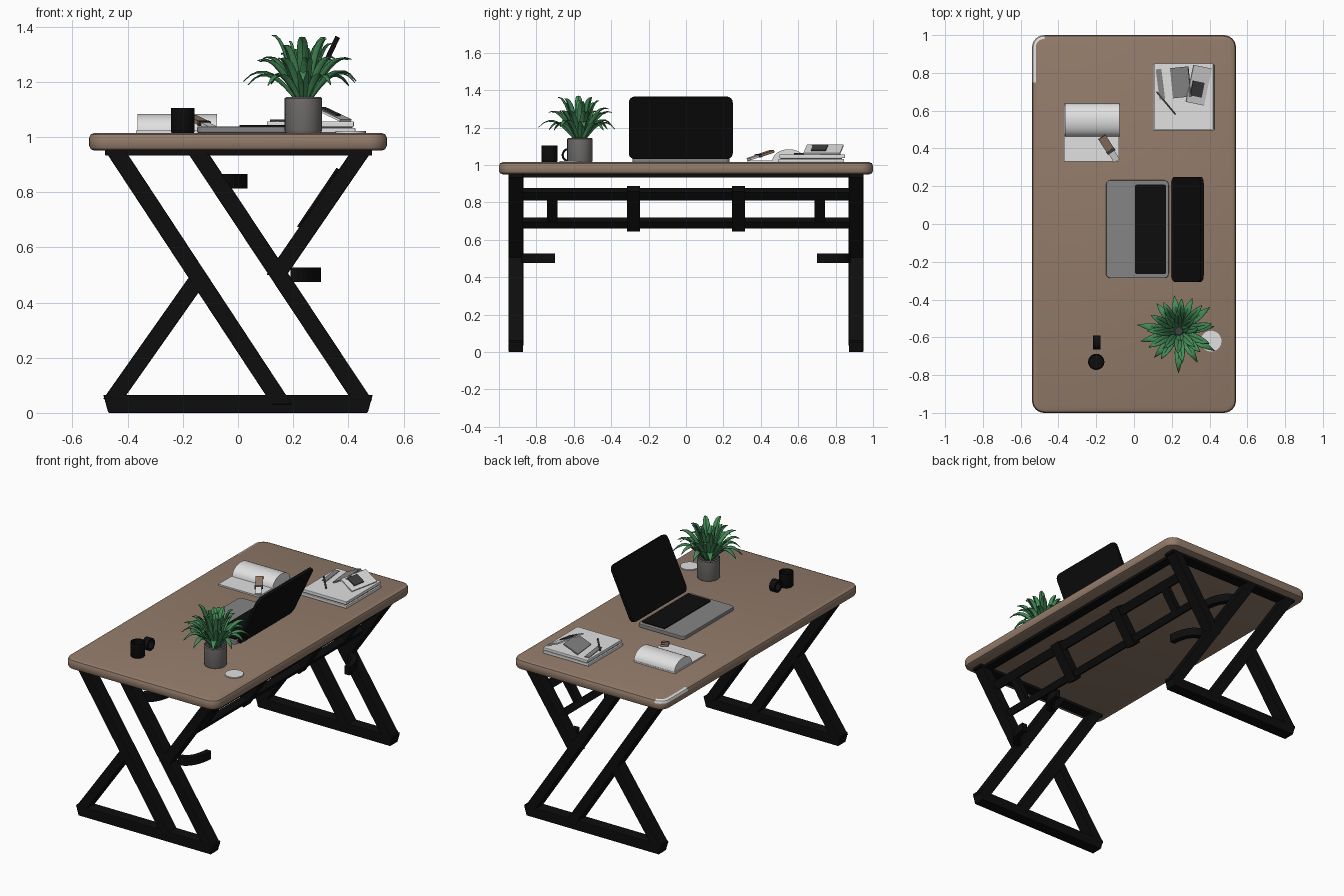
import bpy, bmesh, math, random
from math import sin, cos, pi
from mathutils import Vector, Matrix

cube = bpy.data.objects.get("Cube")
if cube:
    bpy.data.objects.remove(cube, do_unlink=True)
random.seed(4)


def material(name, r, g, b):
    m = bpy.data.materials.new(name)
    m.use_nodes = True
    m.diffuse_color = (r, g, b, 1)
    m.node_tree.nodes["Principled BSDF"].inputs["Base Color"].default_value = (r, g, b, 1)
    return m


WOOD = material("wood", 0.29, 0.2, 0.145)
BLACK = material("black", 0.004, 0.004, 0.004)
POT = material("pot grey", 0.17, 0.16, 0.155)
LEAF = material("leaf green", 0.06, 0.27, 0.1)
METAL = material("laptop grey", 0.23, 0.235, 0.23)
PAPER = material("paper white", 0.75, 0.75, 0.75)
DARK = material("dark grey", 0.05, 0.05, 0.05)
TAN = material("tan", 0.3, 0.19, 0.13)


def finish(name, bm, *mats, smooth=False, bevel=0):
    bmesh.ops.recalc_face_normals(bm, faces=bm.faces)
    me = bpy.data.meshes.new(name)
    bm.to_mesh(me)
    bm.free()
    ob = bpy.data.objects.new(name, me)
    bpy.context.collection.objects.link(ob)
    for m in mats:
        me.materials.append(m)
    if bevel:
        mod = ob.modifiers.new("bevel", "BEVEL")
        mod.width, mod.segments = bevel, 2
    if smooth:
        bpy.ops.object.select_all(action="DESELECT")
        ob.select_set(True)
        bpy.context.view_layer.objects.active = ob
        bpy.ops.object.shade_smooth_by_angle(angle=0.6)
    return ob


def loft(bm, rings, cap=True):
    loops = [[bm.verts.new(p) for p in ring] for ring in rings]
    n = len(loops[0])
    for a, b in zip(loops, loops[1:]):
        for i in range(n):
            bm.faces.new((a[i], a[(i + 1) % n], b[(i + 1) % n], b[i]))
    if cap:
        bm.faces.new(loops[0])
        bm.faces.new(loops[-1])


def prism(name, pts, axis, lo, hi, mat, **kw):
    """Extrude a flat outline along the x, y or z axis."""
    put = {"x": lambda p, h: (h, *p), "y": lambda p, h: (p[0], h, p[1]), "z": lambda p, h: (*p, h)}[axis]
    bm = bmesh.new()
    loft(bm, [[put(p, h) for p in pts] for h in (lo, hi)])
    return finish(name, bm, mat, **kw)


def box(name, lo, hi, mat, **kw):
    pts = [(lo[0], lo[1]), (hi[0], lo[1]), (hi[0], hi[1]), (lo[0], hi[1])]
    return prism(name, pts, "z", lo[2], hi[2], mat, **kw)


def slab(name, p0, p1, width, thick, mat, **kw):
    """Box running from p0 to p1."""
    p0, p1 = Vector(p0), Vector(p1)
    d = (p1 - p0).normalized()
    s = d.cross(Vector((0, 0, 1))).normalized()
    u = s.cross(d)
    ring = [s * a * width / 2 + u * b * thick / 2 for a, b in ((-1, -1), (1, -1), (1, 1), (-1, 1))]
    bm = bmesh.new()
    loft(bm, [[p + r for r in ring] for p in (p0, p1)])
    return finish(name, bm, mat, **kw)


def lathe(name, profile, x, y, mat, n=32):
    bm = bmesh.new()
    loft(bm, [[(x + r * cos(2 * pi * i / n), y + r * sin(2 * pi * i / n), z) for i in range(n)] for r, z in profile])
    return finish(name, bm, mat, smooth=True)


def round_rect(x0, x1, y0, y1, r, n=6):
    pts = []
    for k, (cx, cy) in enumerate(((x1 - r, y1 - r), (x0 + r, y1 - r), (x0 + r, y0 + r), (x1 - r, y0 + r))):
        pts += [(cx + r * cos((k + i / n) * pi / 2), cy + r * sin((k + i / n) * pi / 2)) for i in range(n + 1)]
    return pts


# Tabletop with softened rim and one pale corner
bm = bmesh.new()
rings = []
for inset, z in ((0.02, 0.95), (0.006, 0.956), (0, 0.97), (0, 0.995), (0.006, 1.009), (0.02, 1.015)):
    pts = round_rect(-0.54 + inset, 0.54 - inset, -1 + inset, 1 - inset, 0.065 - inset)
    pts.insert(14, (-0.54 + inset, 0.75))
    rings.append([(*p, z) for p in pts])
loft(bm, rings)
for f in bm.faces:
    c = f.calc_center_median()
    f.material_index = int(c.x < -0.48 and c.y > 0.75 and 0.99 < c.z < 1.0145)
finish("tabletop", bm, WOOD, PAPER, smooth=True)


# Leg frames, one at each end
def slant(xb, zb, xt, zt, w=0.074):
    return [(xb - w / 2, zb), (xb + w / 2, zb), (xt + w / 2, zt), (xt - w / 2, zt)]


LEG_PARTS = {
    "long_brace": slant(0.16, 0.03, -0.445, 0.95),
    "main_brace": slant(0.45, 0.045, -0.15, 0.95),
    "lower_strut": slant(-0.452, 0.05, -0.142, 0.49),
    "upper_strut": slant(0.14, 0.5, 0.449, 0.95),
    "foot_bar": [(-0.47, 0), (0.47, 0), (0.488, 0.065), (-0.488, 0.065)],
    "top_bar": [(-0.482, 0.932), (0.486, 0.932), (0.486, 0.952), (-0.482, 0.952)],
}
for s, end in ((-1, "front"), (1, "back")):
    for i, (part, pts) in enumerate(LEG_PARTS.items()):
        t = 0.04 - i * 0.0004
        prism(f"{end}_{part}", pts, "y", s * 0.91 - t, s * 0.91 + t, BLACK, bevel=0.004)
    # Curved hooks on the inner side of the main brace
    for label, hx, hz in (("low", 0.19, 0.475), ("high", -0.075, 0.813)):
        arc = [i * pi / 16 for i in range(9)]
        outer = [(hx + 0.11 * sin(a), s * (0.7 + 0.18 * cos(a))) for a in arc]
        inner = [(hx + 0.075 * sin(a), s * (0.7 + 0.14 * cos(a))) for a in reversed(arc)]
        prism(f"{end}_{label}_hook", outer + inner, "z", hz, hz + 0.052, BLACK)

# Tilted rear rack between the legs
lean = Vector((0.56, 0, 0.83))
side = Vector((0.83, 0, -0.56))
mid = Vector((0.308, 0, 0.767))


def rack(name, a0, a1, y0, y1, t):
    q = [mid + lean * a + side * b for a, b in ((a0, -t), (a1, -t), (a1, t), (a0, t))]
    prism(name, [(v.x, v.z) for v in q], "y", y0, y1, BLACK)


rack("upper_rail", 0.065, 0.118, -0.88, 0.88, 0.02)
rack("lower_rail", -0.115, -0.072, -0.88, 0.88, 0.02)
for s in (-1, 1):
    rack("rack_upright", -0.1, 0.1, s * 0.715 - 0.027, s * 0.715 + 0.027, 0.016)
    rack("rack_bracket", -0.128, 0.128, s * 0.28 - 0.035, s * 0.28 + 0.035, 0.027)
box("top_rail", (0.4, -0.88, 0.932), (0.46, 0.88, 0.952), BLACK)

# Laptop
prism("laptop_base", round_rect(-0.148, 0.184, -0.287, 0.232, 0.025), "z", 1.015, 1.038, METAL, bevel=0.004)
prism("keyboard", round_rect(0.005, 0.17, -0.265, 0.208, 0.01), "z", 1.037, 1.043, BLACK)
bm = bmesh.new()
tilt = Matrix.Translation((0.207, 0, 1.035)) @ Matrix.Rotation(0.44, 4, "Y")
outline = round_rect(-0.306, 0.25, 0, 0.362, 0.035)
loft(bm, [[tilt @ Vector((h, *p)) for p in outline] for h in (-0.009, 0.009)])
finish("laptop_screen", bm, BLACK)

# Potted plant
PX, PY = 0.237, -0.567
lathe("plant_pot", [(0.064, 1.015), (0.068, 1.025), (0.068, 1.14), (0.062, 1.145), (0.06, 1.13)], PX, PY, POT)
lathe("soil", [(0.061, 1.125), (0.061, 1.135)], PX, PY, DARK)


def leaf(bm, angle, reach, rise, droop, width):
    out = Vector((cos(angle), sin(angle), 0))
    across = Vector((-sin(angle), cos(angle), 0))
    rows = []
    for i in range(9):
        t = i / 8
        p = Vector((PX, PY, 1.125)) + out * (0.02 + reach * t)
        p.z += rise * sin(t * pi / 2) - droop * t ** 3
        w = width * (0.45 + 0.55 * sin(min(1, t * 1.5) * pi / 2)) * (1 - t ** 4 * 0.95) / 2
        up = Vector((0, 0, w * 0.35)) - out * w * 0.35
        rows.append([bm.verts.new(v) for v in (p - across * w + up, p, p + across * w + up)])
    for a, b in zip(rows, rows[1:]):
        for j in (0, 1):
            bm.faces.new((a[j], a[j + 1], b[j + 1], b[j]))


bm = bmesh.new()
for count, reach, rise, droop in ((11, 0.195, 0.15, 0.075), (11, 0.155, 0.19, 0.02), (8, 0.09, 0.235, 0), (4, 0.035, 0.22, 0)):
    for k in range(count):
        turn = 2 * pi * (k + random.uniform(-0.2, 0.2)) / count + reach * 9
        leaf(bm, turn, reach * random.uniform(0.85, 1.08), rise * random.uniform(0.88, 1.05), droop, 0.044)
plant = finish("plant_leaves", bm, LEAF, smooth=True)
thick = plant.modifiers.new("thickness", "SOLIDIFY")
thick.thickness = 0.003

# Coaster, mug and its handle
lathe("coaster", [(0.055, 1.015), (0.055, 1.021)], 0.408, -0.62, PAPER)
lathe("mug", [(0.04, 1.015), (0.043, 1.02), (0.043, 1.105), (0.037, 1.105), (0.036, 1.03)], -0.2, -0.73, BLACK)
bm = bmesh.new()
for i in range(24):
    a, b = 2 * pi * i / 24, 2 * pi * (i + 1) / 24
    q = [(x, -0.627 + r * cos(t), 1.053 + r * sin(t))
         for t in (a, b) for x, r in ((-0.217, 0.038), (-0.177, 0.038), (-0.177, 0.027), (-0.217, 0.027))]
    loft(bm, [q[:4], q[4:]], cap=False)
bmesh.ops.remove_doubles(bm, verts=bm.verts, dist=0.0005)
finish("mug_handle", bm, BLACK, smooth=True)

# Open book with a curled half
box("open_book_cover", (-0.37, 0.33, 1.015), (-0.08, 0.64, 1.024), PAPER)
curl = [(0.55 + 0.088 * cos(i * pi / 12), 1.024 + 0.06 * sin(i * pi / 12)) for i in range(13)]
prism("open_book_pages", curl, "x", -0.365, -0.077, PAPER, smooth=True)
slab("marker_body", (-0.17, 0.46, 1.073), (-0.122, 0.385, 1.048), 0.045, 0.014, TAN)
slab("marker_tip", (-0.122, 0.385, 1.048), (-0.092, 0.335, 1.031), 0.036, 0.012, PAPER)
slab("marker_band", (-0.128, 0.394, 1.051), (-0.119, 0.38, 1.047), 0.048, 0.017, DARK)

# Stack of books with a tented booklet
box("stack_lower_book", (0.1, 0.495, 1.015), (0.425, 0.845, 1.033), PAPER, bevel=0.003)
box("stack_seam", (0.11, 0.505, 1.033), (0.415, 0.835, 1.037), DARK)
box("stack_upper_book", (0.105, 0.5, 1.037), (0.42, 0.85, 1.056), PAPER, bevel=0.003)
slab("booklet_left", (0.2, 0.745, 1.06), (0.295, 0.755, 1.105), 0.16, 0.008, METAL)
slab("booklet_right", (0.295, 0.745, 1.105), (0.39, 0.725, 1.06), 0.2, 0.008, PAPER)
slab("booklet_patch", (0.305, 0.72, 1.106), (0.365, 0.708, 1.078), 0.08, 0.006, DARK)
slab("pencil", (0.12, 0.7, 1.06), (0.22, 0.58, 1.06), 0.009, 0.008, DARK)
slab("page_strip", (0.13, 0.82, 1.058), (0.15, 0.66, 1.058), 0.03, 0.004, METAL)
